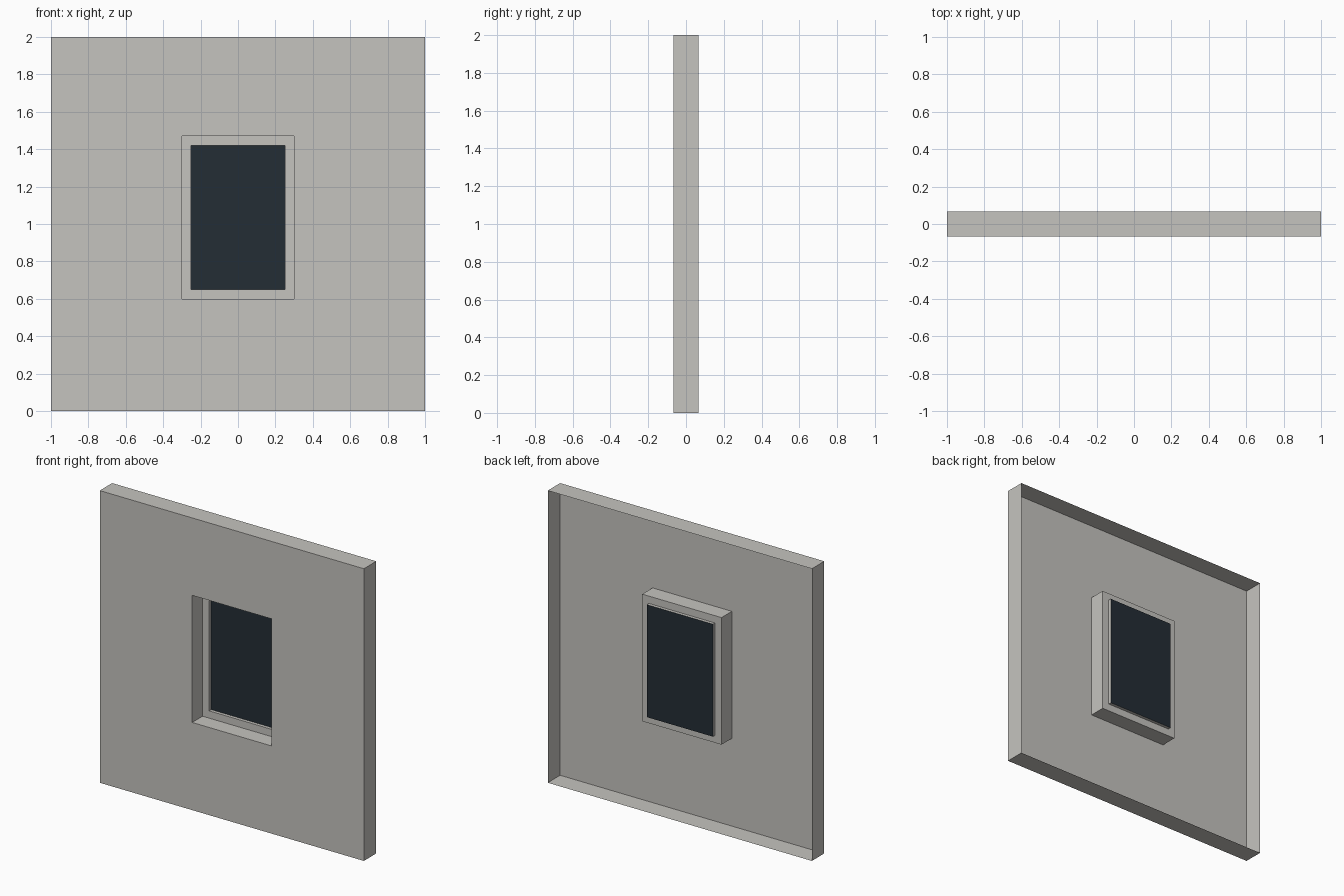
import bpy
import bmesh

if "Cube" in bpy.data.objects:
    bpy.data.objects.remove(bpy.data.objects["Cube"])

FRONT, BACK = -0.067, 0.067    # overall depth of the panel
SEAT = 0.045                   # depth at which the window ledge sits


def material(name, rgb):
    m = bpy.data.materials.new(name)
    m.diffuse_color = (*rgb, 1.0)
    m.use_nodes = True
    m.node_tree.nodes["Principled BSDF"].inputs["Base Color"].default_value = m.diffuse_color
    return m


def build(name, loops, mat, cap=False):
    """Thin shell joining successive rectangles (half width, z low, z high, y)."""
    bm = bmesh.new()
    rings = [[bm.verts.new(p) for p in ((-w, y, lo), (w, y, lo), (w, y, hi), (-w, y, hi))]
             for w, lo, hi, y in loops]
    for a, b in zip(rings, rings[1:]):
        for i in range(4):
            j = (i + 1) % 4
            bm.faces.new((a[i], a[j], b[j], b[i]))
    if cap:
        bm.faces.new(rings[-1])
    mesh = bpy.data.meshes.new(name)
    bm.to_mesh(mesh)
    bm.free()
    mesh.materials.append(mat)
    obj = bpy.data.objects.new(name, mesh)
    bpy.context.collection.objects.link(obj)
    return obj


plaster = material("warm grey plaster", (0.56, 0.55, 0.52))
dark_glass = material("dark blue glass", (0.017, 0.026, 0.036))

wall = (1.0, 0.0, 2.0)
opening = (0.3, 0.6, 1.47)
pane = (0.25, 0.65, 1.42)

# Wall: outer return flange (open at the back), front face, window reveal
build("wall_panel", [(*wall, BACK), (*wall, FRONT), (*opening, FRONT), (*opening, SEAT)], plaster)

# Frame: flat ledge round the pane, then a small step back to the glass
build("window_frame", [(*opening, SEAT), (*pane, SEAT), (*pane, BACK)], plaster)

# Glass: single dark sheet closing the step
build("window_glass", [(*pane, BACK)], dark_glass, cap=True)
